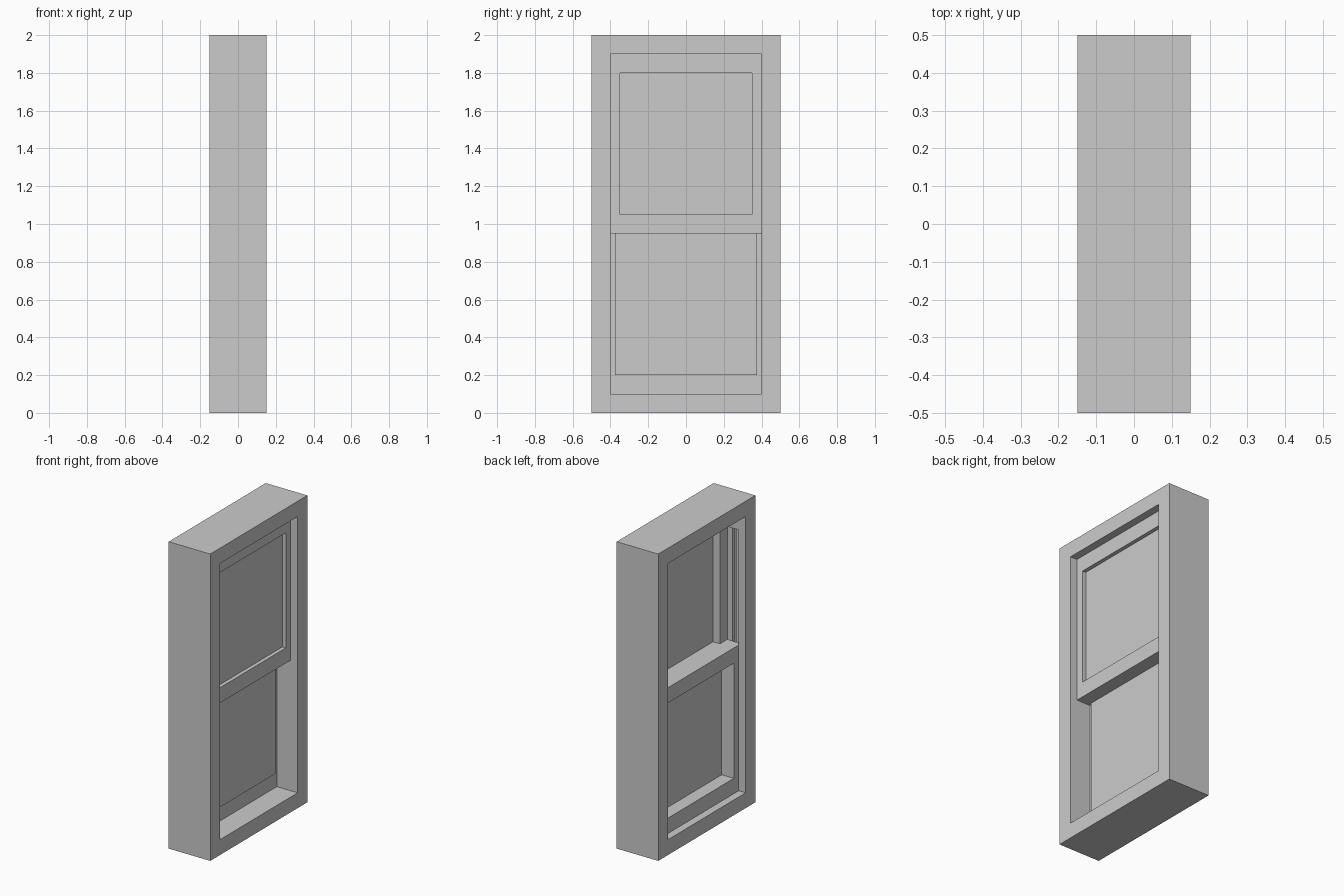
import bpy
import bmesh

if "Cube" in bpy.data.objects:
    bpy.data.objects.remove(bpy.data.objects["Cube"])

grey = bpy.data.materials.new("plain_grey")
grey.diffuse_color = (0.6, 0.6, 0.6, 1)
grey.use_nodes = True
grey.node_tree.nodes["Principled BSDF"].inputs["Base Color"].default_value = grey.diffuse_color


def make_object(name, bm):
    bmesh.ops.recalc_face_normals(bm, faces=bm.faces)
    mesh = bpy.data.meshes.new(name)
    bm.to_mesh(mesh)
    bm.free()
    mesh.materials.append(grey)
    obj = bpy.data.objects.new(name, mesh)
    bpy.context.collection.objects.link(obj)
    return obj


def box(name, x, y, z):
    """Box from (min, max) pairs."""
    bm = bmesh.new()
    bmesh.ops.create_cube(bm, size=1)
    for v in bm.verts:
        v.co = [(a + b) / 2 + c * (b - a) for (a, b), c in zip((x, y, z), v.co)]
    return make_object(name, bm)


def ring(name, x, outer, inner):
    """Rectangular border; outer and inner are (half width, bottom, top)."""
    bm = bmesh.new()
    loops = []
    for px in x:
        for half, low, high in (outer, inner):
            corners = ((-half, low), (half, low), (half, high), (-half, high))
            loops.append([bm.verts.new((px, y, z)) for y, z in corners])
    back_out, back_in, front_out, front_in = loops
    for a, b in ((back_out, back_in), (front_out, front_in),
                 (back_out, front_out), (back_in, front_in)):
        for i in range(4):
            j = (i + 1) % 4
            bm.faces.new((a[i], a[j], b[j], b[i]))
    return make_object(name, bm)


# Outer window frame
frame = ring("window_frame", (-0.15, 0.15), (0.5, 0, 2), (0.4, 0.1, 1.9))

# Stepped sliding tracks cut into both jambs
for part, x, depth in (("track", (-0.1, 0), 0.425),
                       ("track_slot", (-0.0625, -0.0375), 0.45)):
    for side, y in (("left", (-depth, -0.3)), ("right", (0.3, depth))):
        cutter = box(f"{side}_{part}_cutter", x, y, (0.15, 1.8))
        cutter.hide_render = True
        cutter.hide_set(True)
        cut = frame.modifiers.new(f"{side}_{part}", 'BOOLEAN')
        cut.operation = 'DIFFERENCE'
        cut.solver = 'EXACT'
        cut.object = cutter

# Upper sash and its pane
ring("upper_sash", (0, 0.1), (0.4, 0.95, 1.9), (0.35, 1.05, 1.8))
box("upper_pane", (0.05, 0.075), (-0.375, 0.375), (1.05, 1.8))

# Lower sash, sliding in the tracks, and its pane
ring("lower_sash", (-0.1, 0), (0.425, 0.1, 1.05), (0.35, 0.2, 0.95))
box("lower_pane", (-0.0125, 0.0125), (-0.375, 0.375), (0.2, 0.95))
